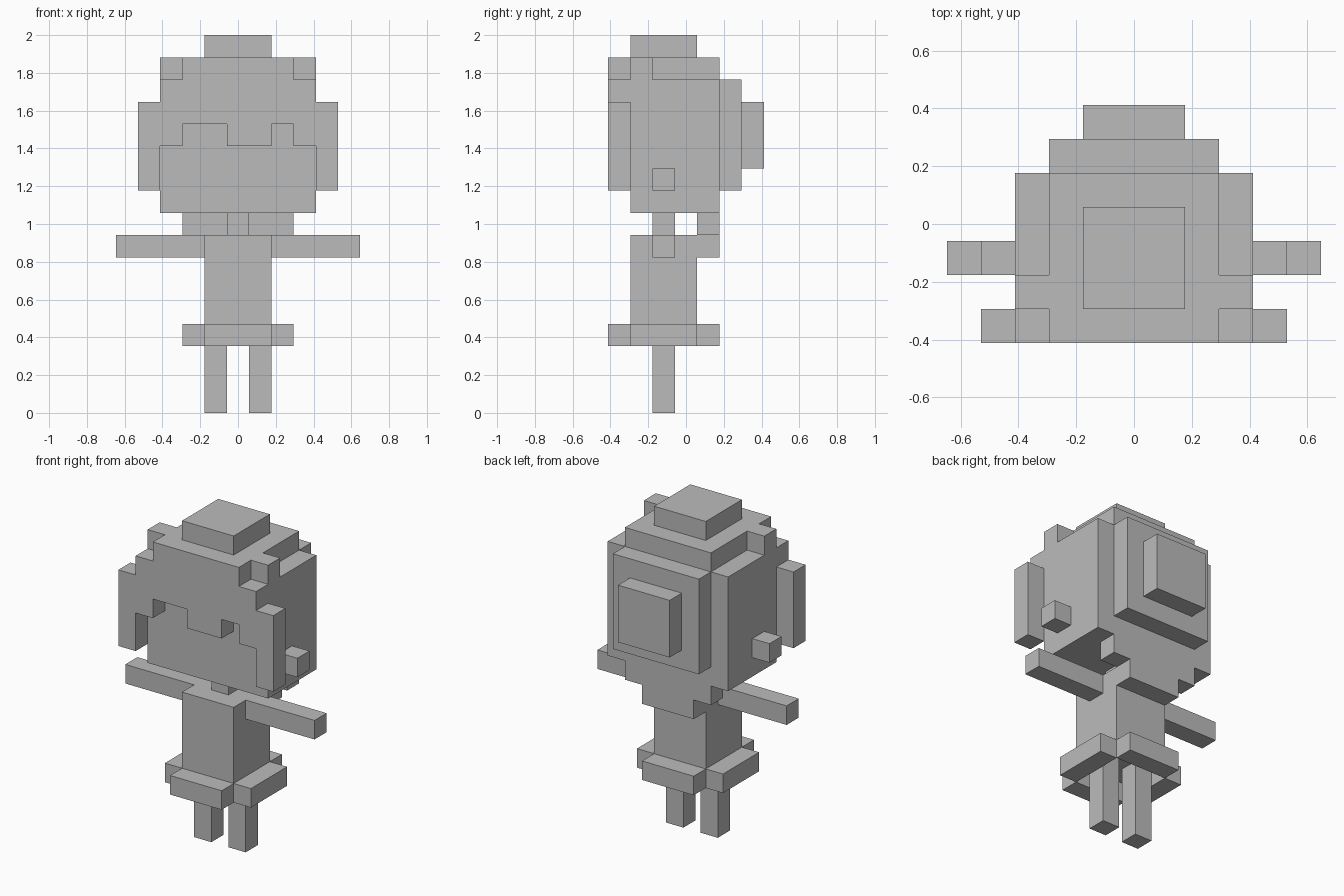
import bpy
import bmesh
from mathutils import Matrix, Vector

U = 2 / 17  # one block

cube = bpy.data.objects.get("Cube")
if cube:
    bpy.data.objects.remove(cube, do_unlink=True)

grey = bpy.data.materials.new("plain_grey")
grey.use_nodes = True
colour = (0.5, 0.5, 0.5, 1)
grey.diffuse_color = colour
grey.node_tree.nodes["Principled BSDF"].inputs["Base Color"].default_value = colour


def part(name, *boxes):
    """Build one object from boxes given as x, y and z ranges in blocks."""
    bm = bmesh.new()
    for xs, ys, zs in boxes:
        low, high = (Vector(c) for c in zip(xs, ys, zs))
        place = Matrix.Translation((low + high) / 2 * U) @ Matrix.Diagonal((*((high - low) * U), 1))
        bmesh.ops.create_cube(bm, size=1, matrix=place)
    mesh = bpy.data.meshes.new(name)
    bm.to_mesh(mesh)
    bm.free()
    mesh.materials.append(grey)
    obj = bpy.data.objects.new(name, mesh)
    bpy.context.collection.objects.link(obj)


def pair(name, xs, ys, zs):
    """Build a left part and its mirror image on the right."""
    part("left_" + name, (xs, ys, zs))
    part("right_" + name, ((-xs[1], -xs[0]), ys, zs))


# Shared ranges
narrow, wide, full = (-1.5, 1.5), (-2.5, 2.5), (-3.5, 3.5)
limb = (-1.5, -0.5)
trunk = (-2.5, 0.5)
fringe = (-3.5, -2.5)

# Body and limbs
pair("leg", (0.5, 1.5), limb, (0, 4))
part("torso", (narrow, trunk, (4, 8)))
pair("arm", (1.5, 5.5), limb, (7, 8))
part("neck", ((-0.5, 0.5), limb, (8, 9)))

# Skirt: four panels around the hips
part("front_skirt", (narrow, fringe, (3, 4)))
part("back_skirt", (narrow, (0.5, 1.5), (3, 4)))
pair("skirt", (1.5, 2.5), trunk, (3, 4))

# Head with stepped crown
part("head", (full, (-2.5, 1.5), (9, 15)))
part("crown", (wide, (-3.5, 1.5), (15, 16)))
part("top_knot", (narrow, trunk, (16, 17)))
pair("crown_tuft", (2.5, 3.5), (-2.5, -1.5), (15, 16))
pair("earring", (3.5, 4.5), limb, (10, 11))

# Hair in front of the face, with uneven locks
part("fringe",
     (full, fringe, (13, 15)),
     ((-3.5, -2.5), fringe, (12, 13)),
     ((-0.5, 1.5), fringe, (12, 13)),
     ((2.5, 3.5), fringe, (12, 13)))
pair("side_lock", (3.5, 4.5), fringe, (10, 14))

# Hair at the back
part("back_hair", (wide, (1.5, 2.5), (10, 15)))
part("hair_bun", (narrow, (2.5, 3.5), (11, 14)))
part("nape_hair",
     (wide, (0.5, 1.5), (8, 9)),
     (narrow, (0.5, 1.5), (7, 8)))
